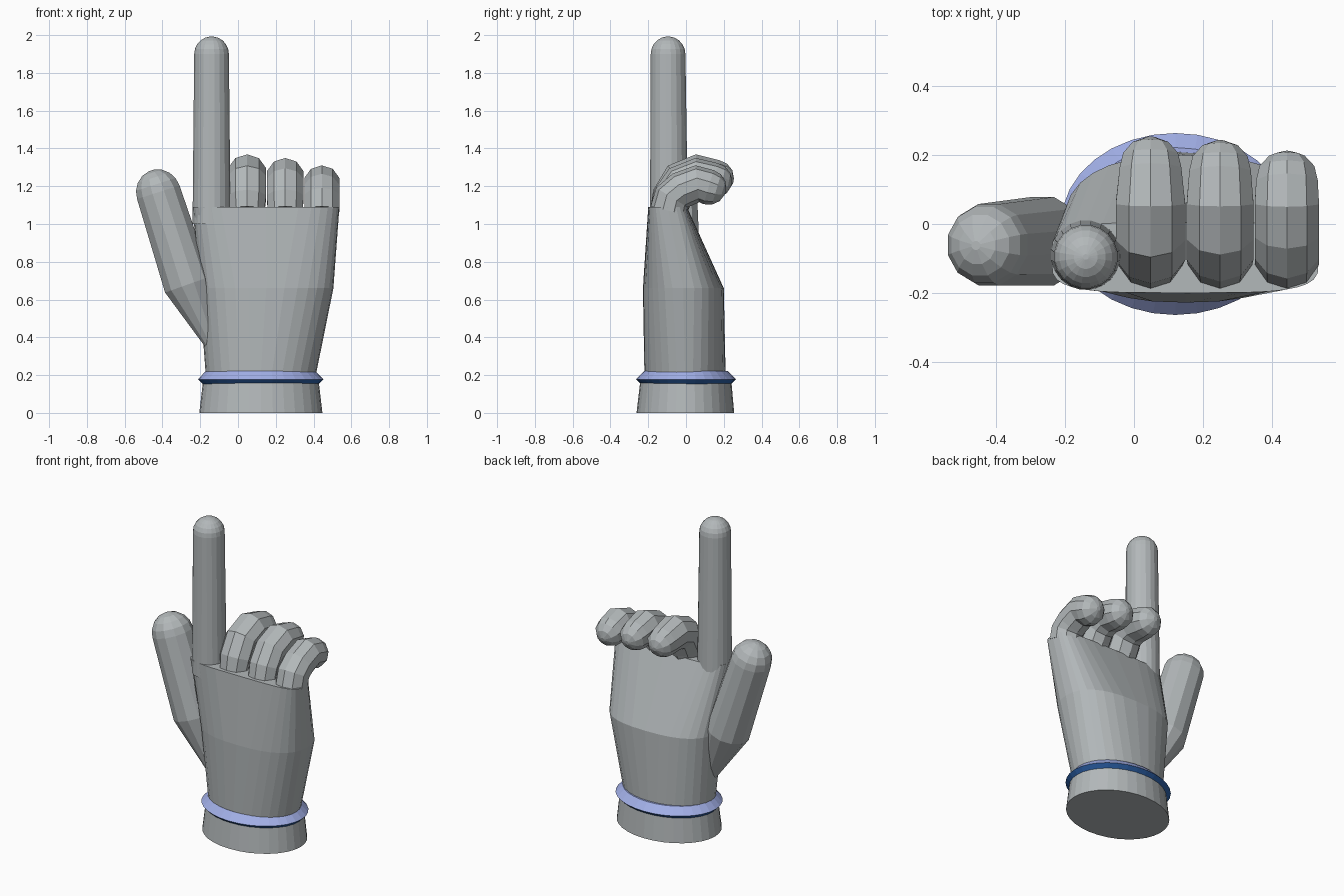
import bpy, bmesh, math
from mathutils import Vector

cube = bpy.data.objects.get("Cube")
if cube:
    bpy.data.objects.remove(cube)


def material(name, rgb):
    m = bpy.data.materials.new(name)
    m.use_nodes = True
    m.diffuse_color = (*rgb, 1)
    m.node_tree.nodes["Principled BSDF"].inputs["Base Color"].default_value = (*rgb, 1)
    return m


GREY = material("glove grey", (0.45, 0.48, 0.49))
LAVENDER = material("band lavender", (0.36, 0.43, 0.80))
BLUE = material("band blue", (0.025, 0.12, 0.40))


def skin(name, rings, mats):
    """Join a list of equal rings into a closed, flat-shaded tube."""
    bm = bmesh.new()
    loops = [[bm.verts.new(p) for p in ring] for ring in rings]
    n = len(loops[0])
    for a, b in zip(loops, loops[1:]):
        for i in range(n):
            j = (i + 1) % n
            bm.faces.new((a[i], a[j], b[j], b[i]))
    bm.faces.new(loops[0][::-1])
    bm.faces.new(loops[-1])
    bmesh.ops.recalc_face_normals(bm, faces=bm.faces)
    mesh = bpy.data.meshes.new(name)
    bm.to_mesh(mesh)
    bm.free()
    for m in mats:
        mesh.materials.append(m)
    obj = bpy.data.objects.new(name, mesh)
    bpy.context.collection.objects.link(obj)
    return obj


def level(x0, x1, y0, y1, z, power=2, n=32):
    """Horizontal rounded section filling a box; higher power is squarer."""
    ring = []
    for i in range(n):
        t = 2 * math.pi * i / n
        c, s = math.cos(t), math.sin(t)
        u = math.copysign(abs(c) ** (2 / power), c)
        v = math.copysign(abs(s) ** (2 / power), s)
        ring.append(((x0 + x1) / 2 + u * (x1 - x0) / 2,
                     (y0 + y1) / 2 + v * (y1 - y0) / 2, z))
    return ring


def digit(name, path, radii, n=12, side=Vector((1, 0, 0)), caps=4):
    """Tube along a path with a rounded tip; side is the fixed cross axis."""
    pts = [Vector(p) for p in path]
    rings = []

    def ring(centre, axis, r):
        up = axis.cross(side).normalized()
        return [centre + r * (math.cos(t) * side + math.sin(t) * up)
                for t in (2 * math.pi * (i + 0.5) / n for i in range(n))]

    for i, (p, r) in enumerate(zip(pts, radii)):
        axis = (pts[min(i + 1, len(pts) - 1)] - pts[max(i - 1, 0)]).normalized()
        rings.append(ring(p, axis, r))
    for k in range(1, caps + 1):
        a = math.pi / 2 * k / (caps + 0.3)
        rings.append(ring(pts[-1] + axis * radii[-1] * math.sin(a), axis,
                          radii[-1] * math.cos(a)))
    return skin(name, rings, [GREY])


# Palm, flattening and squaring off towards the knuckles
skin("palm", [
    level(-0.17, 0.41, -0.22, 0.21, 0.19),
    level(-0.205, 0.505, -0.228, 0.20, 0.66, 2.5),
    level(-0.24, 0.537, -0.20, 0.005, 1.09, 4),
], [GREY])

# Wrist cuff and two-tone band
skin("cuff", [level(-0.205, 0.447, -0.262, 0.255, 0),
              level(-0.185, 0.427, -0.242, 0.24, 0.17)], [GREY])
band = skin("wrist_band", [
    level(-0.18, 0.42, -0.23, 0.23, 0.145),
    level(-0.212, 0.452, -0.264, 0.264, 0.178),
    level(-0.17, 0.41, -0.222, 0.222, 0.222),
], [LAVENDER, BLUE])
for f in band.data.polygons:
    f.material_index = 1 if f.normal.z < 0 else 0

# Pointing finger
digit("index_finger", [(-0.14, -0.09, 1.0), (-0.14, -0.095, 1.9)],
      [0.102, 0.093], n=20, caps=5)

# Thumb, leaning out in the front plane
digit("thumb", [(-0.135, -0.05, 0.36), (-0.265, -0.05, 0.68), (-0.422, -0.06, 1.168)],
      [0.04, 0.133, 0.122], side=Vector((0, 1, 0)))

# Curled fingers: x centre, width, tip reach, knuckle height
for name, x, r, reach, top in (
        ("middle_finger", 0.048, 0.106, 0.25, 1.37),
        ("ring_finger", 0.25, 0.102, 0.24, 1.355),
        ("little_finger", 0.444, 0.098, 0.21, 1.32)):
    path = [(x, -0.093, 1.07), (x, -0.075, 1.14), (x, -0.025, top - 0.14),
            (x, 0.06, top - 0.107), (x, reach - 0.09, top - 0.125)]
    digit(name, path, [0.097, r, r, r, 0.094], n=10, caps=3)
